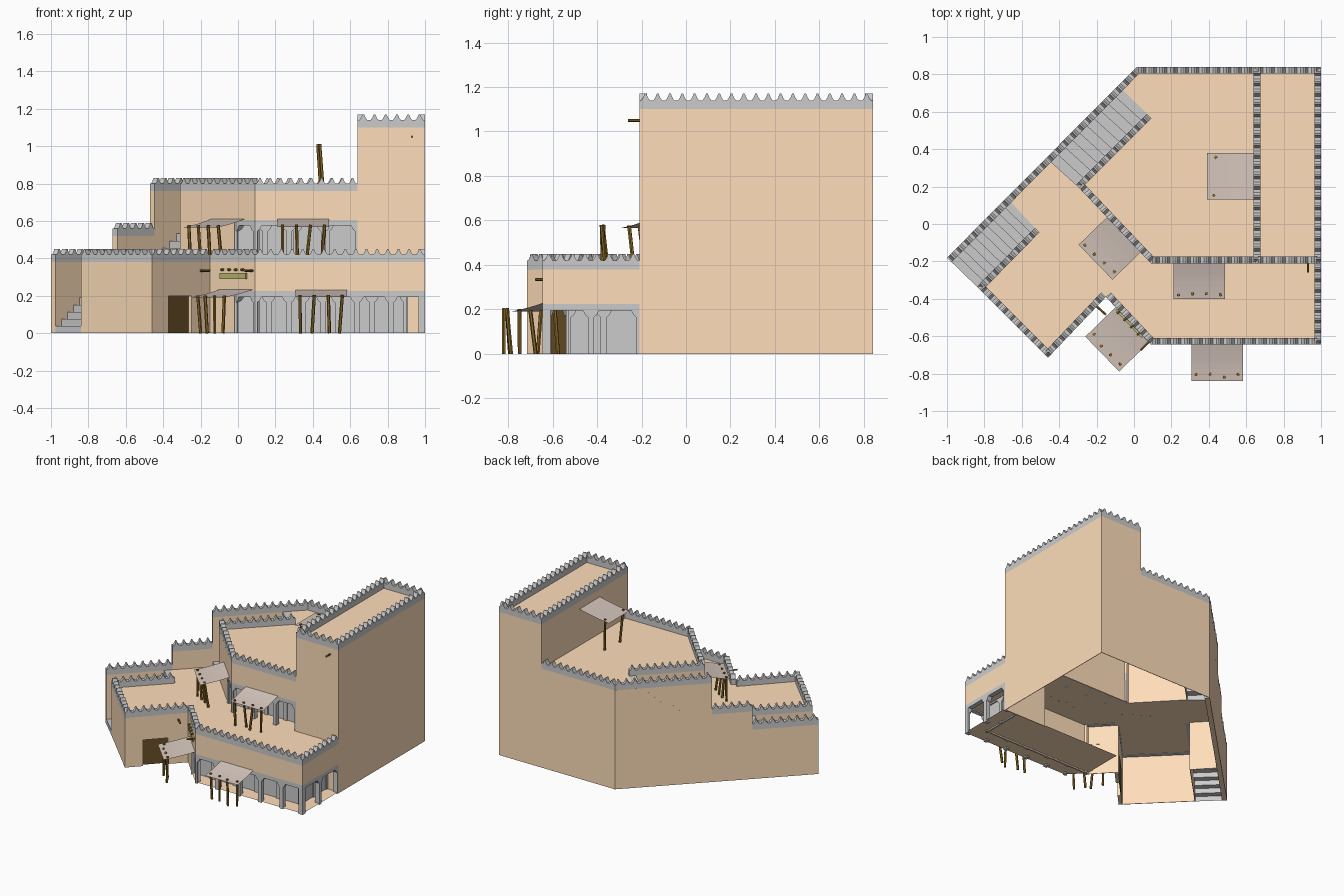
import bpy, bmesh, math, random
from mathutils import Vector

if "Cube" in bpy.data.objects:
    bpy.data.objects.remove(bpy.data.objects["Cube"])

random.seed(4)


def material(name, r, g, b):
    m = bpy.data.materials.new(name)
    m.diffuse_color = (r, g, b, 1)
    m.use_nodes = True
    m.node_tree.nodes["Principled BSDF"].inputs["Base Color"].default_value = m.diffuse_color
    return m


TAN = material("sand_plaster", 1.0, .73, .49)
WOOD = material("wood", .27, .15, .02)
DARK = material("dark_wood", .14, .08, .02)
CLOTH = material("cloth", .66, .56, .5)
SIGN = material("sign_paint", .5, .48, .16)


def finish(bm, name, mat=None):
    me = bpy.data.meshes.new(name)
    bm.to_mesh(me)
    bm.free()
    ob = bpy.data.objects.new(name, me)
    bpy.context.collection.objects.link(ob)
    if mat:
        me.materials.append(mat)
    return ob


def panel(name, p, q, profile, mat=None, depth=.035, shift=0):
    # (distance, z) profile standing on line p-q, thickened to the left of it
    p, q = Vector(p), Vector(q)
    u = (q - p).normalized()
    n = Vector((-u.y, u.x))
    bm = bmesh.new()
    base = [p + u * s + n * shift for s, z in profile]
    f = bm.faces.new([bm.verts.new((b.x, b.y, z)) for b, (s, z) in zip(base, profile)])
    ext = bmesh.ops.extrude_face_region(bm, geom=[f])
    vs = [v for v in ext["geom"] if isinstance(v, bmesh.types.BMVert)]
    bmesh.ops.translate(bm, verts=vs, vec=(n.x * depth, n.y * depth, 0))
    bmesh.ops.recalc_face_normals(bm, faces=bm.faces)
    return finish(bm, name, mat)


def length(p, q):
    return (Vector(q) - Vector(p)).length


def wall(name, p, q, z0, z1, mat=TAN, depth=.035, shift=0):
    d = length(p, q)
    return panel(name, p, q, [(0, z0), (d, z0), (d, z1), (0, z1)], mat, depth, shift)


def parapet(p, q, top):
    # band with tapered merlons
    d = length(p, q)
    n = max(2, round(d / .056))
    w = d / n
    z = top - .03
    pts = [(0, z - .042), (d, z - .042), (d, z)]
    for i in reversed(range(n)):
        for t, h in ((.85, 0), (.7, .012), (.57, .03), (.43, .03), (.3, .012), (.15, 0)):
            pts.append(((i + t) * w, z + h))
    pts.append((0, z))
    panel("battlement", p, q, pts)


def arcade(p, q, n, z, depth=.035, shift=0):
    # comb profile with stepped-corner openings between pillars
    d = length(p, q)
    w = d / n
    pts = [(0, z)]
    for i in range(n):
        a, b = i * w + .014, (i + 1) * w - .014
        pts += [(a, z), (a, z + .165), (a + .012, z + .175), (a + .022, z + .195),
                (b - .022, z + .195), (b - .012, z + .175), (b, z + .165), (b, z)]
    pts += [(d, z), (d, z + .225), (0, z + .225)]
    panel("arcade", p, q, pts, None, depth, shift)


def floor(name, pts, z, mat=TAN):
    bm = bmesh.new()
    f = bm.faces.new([bm.verts.new((x, y, z)) for x, y in pts])
    f.normal_update()
    if f.normal.z < 0:
        f.normal_flip()
    return finish(bm, name, mat)


def stairs(p, q, side, z0, z1, n):
    # folded strip of treads and risers
    p, q, side = Vector(p), Vector(q), Vector(side)
    prof = [(0, z0)]
    for i in range(n):
        z = z0 + (z1 - z0) * (i + 1) / n
        prof += [(i / n, z), ((i + 1) / n, z)]
    bm = bmesh.new()
    rows = []
    for t, z in prof:
        a = p.lerp(q, t)
        b = a + side
        rows.append((bm.verts.new((a.x, a.y, z)), bm.verts.new((b.x, b.y, z))))
    for r, s in zip(rows, rows[1:]):
        bm.faces.new((r[0], r[1], s[1], s[0]))
    finish(bm, "stairs")


def rod(name, a, b, r=.009):
    a, b = Vector(a), Vector(b)
    d = b - a
    bpy.ops.mesh.primitive_cylinder_add(vertices=6, radius=r, depth=d.length, location=(a + b) / 2)
    ob = bpy.context.object
    ob.name = name
    ob.rotation_euler = d.to_track_quat("Z", "Y").to_euler()
    ob.data.materials.append(WOOD)


def awning(mid, out, width, depth, base, zw, zo, posts=4):
    # sloping cloth sheet on leaning posts
    m, o = Vector(mid), Vector(out).normalized()
    s = Vector((-o.y, o.x))
    bm = bmesh.new()
    rows = []
    for i in range(7):
        t = i / 6
        z = zw + (zo - zw) * t - .004 * math.sin(math.pi * t)
        rows.append([bm.verts.new((*(m + o * depth * t + s * k * width / 2), z)) for k in (-1, 1)])
    for a, b in zip(rows, rows[1:]):
        bm.faces.new((a[0], b[0], b[1], a[1]))
    finish(bm, "awning_cloth", CLOTH)
    for i in range(posts):
        k = (i / (posts - 1) - .5) * width * .82
        top = m + o * (depth * .85 + random.uniform(-.01, .01)) + s * k
        foot = top + s * (random.uniform(-.02, .02) - k * .15) + o * random.uniform(-.03, .01)
        rod("awning_post", (*foot, base), (*top, zo + .012))


# plan corners, anticlockwise
A, B, C, D = (1, .84), (.015, .84), (-1, -.18), (-.46, -.715)
E, F, G = (-.15, -.39), (.09, -.645), (1, -.645)
P1, P2 = (-.67, .152), (-.47, .353)
S, SI, SO = (-.84, -.335), (-.53, -.02), (-.68, .14)
H, J = (-.02, -.53), (1, -.21)
K, L, M = (.64, .84), (.64, -.21), (.09, -.21)
N, Q, R, RO = (-.02, -.095), (-.31, .21), (.07, .59), (-.085, .74)
L1, L2, L3 = .38, .76, 1.10

# outer walls, thick where both sides show
for p, q, z0, z1 in ((B, P2, 0, L2), (P2, P1, 0, .52), (P1, C, 0, L1), (H, F, .225, L1),
                     (F, G, .225, L1), (G, J, .225, L1), (N, M, L1 + .225, L2),
                     (M, L, L1 + .225, L2)):
    wall("wall", p, q, z0, z1)
for p, q, z0, z1 in ((J, A, 0, L3), (A, K, 0, L3), (K, B, 0, L2), (S, D, 0, L1), (SI, S, 0, L1),
                     (E, H, 0, L1), (K, L, L1, L3), (L, J, 0, L3), (R, Q, L1, L2), (Q, N, L1, L2),
                     (SO, SI, 0, L1), (RO, R, L1, L2)):
    wall("wall", p, q, z0, z1, TAN, .004)

# wall with doorway and recessed door
d = length(D, E)
panel("door_wall", D, E, [(0, 0), (.13, 0), (.13, .2), (.305, .2), (.305, 0),
                          (d, 0), (d, L1), (0, L1)], TAN, .026)
panel("door", D, E, [(.12, 0), (.315, 0), (.315, .21), (.12, .21)], DARK, .006, .022)

# arcades on both storeys
arcade(H, F, 1, 0)
arcade(F, G, 5, 0)
arcade(G, J, 2, 0)
arcade(N, M, 1, L1)
arcade(M, L, 3, L1)

# grey inner walls behind the arcades, with blind arches and plastered backs
I1, I2, U1 = (.9, -.53), (.9, -.21), (.64, -.095)
for p, q, n, z in ((H, I1, 5, 0), (I1, I2, 2, 0), (N, U1, 4, L1)):
    wall("inner_wall", p, q, z, z + .22, None, .006)
    wall("inner_wall_back", p, q, z, L1 + z, TAN, .004, .007)
    arcade(p, q, n, z, .012, -.01)

# floors, ceilings and roofs
floor("portico_floor", [H, F, G, J, (-.02, -.21)], .01)
floor("portico_ceiling", [H, F, G, J, I2, I1], .205)
floor("gallery_ceiling", [N, M, L, U1], L1 + .205)
floor("terrace", [S, D, E, F, G, J, L, U1, N, Q, P2, SO, SI], L1)
floor("upper_roof", [M, L, K, B, RO, R, Q], L2)
floor("tower_roof", [L, J, A, K], L3)

# stairs
stairs(C, SO, (.16, -.155), 0, L1, 10)
stairs(P2, RO, (.16, -.145), L1, L2, 10)

# battlements
for top, edges in ((.45, ((P1, C), (SI, S), (S, D), (D, E), (E, F), (F, G), (G, J))),
                   (.59, ((P2, P1),)),
                   (.83, ((K, B), (B, P2), (R, Q), (Q, M), (M, L))),
                   (1.17, ((L, J), (J, A), (A, K), (K, L)))):
    for p, q in edges:
        parapet(p, q, top)

# awnings
awning((.445, -.645), (0, -1), .275, .195, 0, .23, .193)
awning((-.005, -.535), (-.72, -.7), .26, .23, 0, .235, .19)
awning((.35, -.21), (0, -1), .275, .19, L1, .61, .568)
awning((-.055, -.058), (-.72, -.7), .26, .21, L1, .61, .565)
awning((.64, .255), (-1, 0), .25, .25, L2, 1.04, .998, 2)

# protruding wall beams
for a, b, z in (((-.2, -.44), (-.15, -.485), .335), ((.08, -.63), (.035, -.675), .335),
                ((.93, -.2), (.93, -.26), 1.05)):
    rod("wall_beam", (*a, z), (*b, z), .007)

# blank sign board with small pegs above
e, f = Vector(E), Vector(F)
wall("sign_board", e.lerp(f, .25), e.lerp(f, .83), .29, .322, SIGN, .012, -.012)
for t in (.3, .45, .6, .75):
    a = e.lerp(f, t)
    rod("sign_peg", (a.x, a.y, .34), (a.x - .014, a.y - .013, .34), .007)
